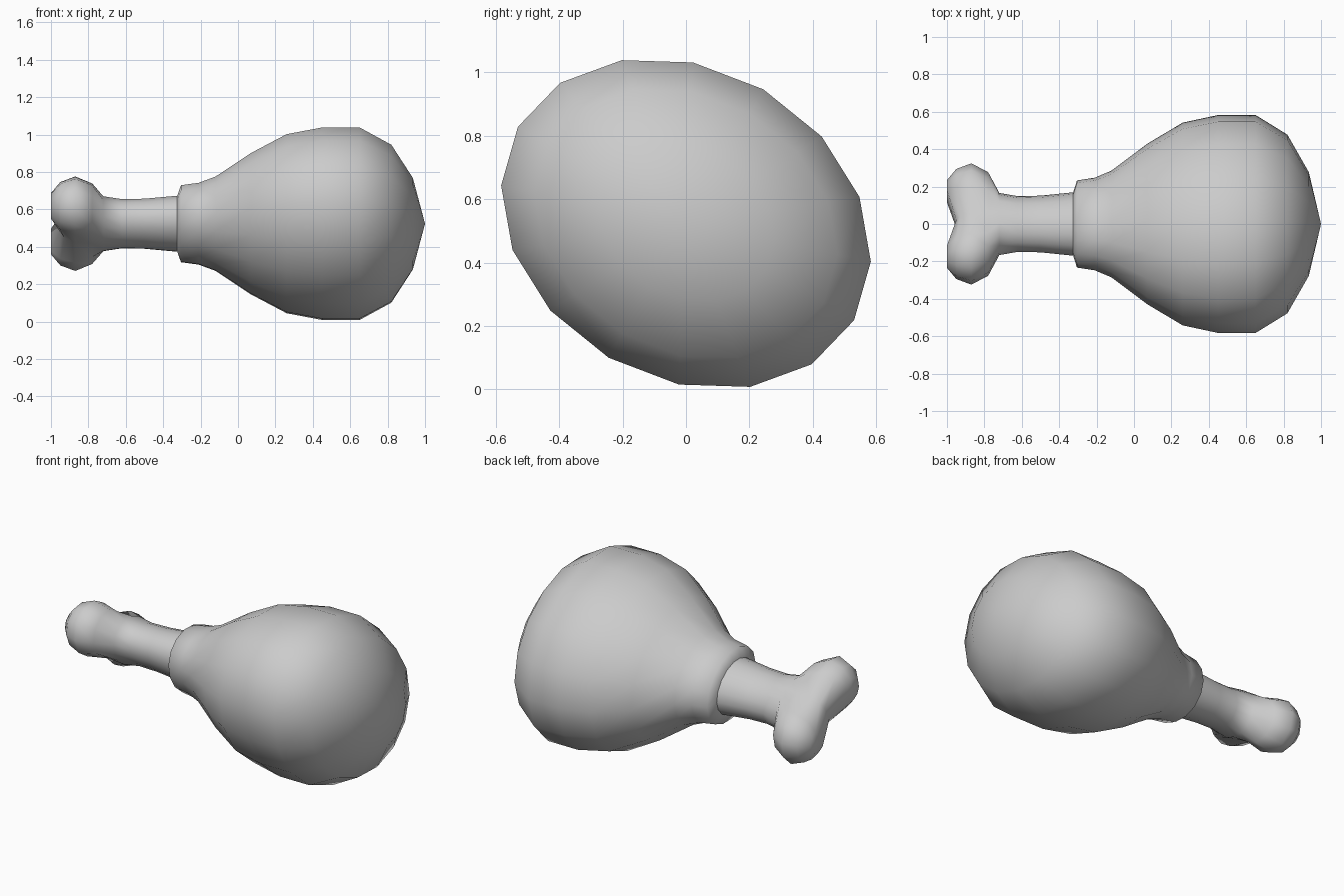
import bpy, bmesh
from math import sin, cos, radians
from mathutils import Vector

cube = bpy.data.objects.get("Cube")
if cube:
    bpy.data.objects.remove(cube)

SIDES = 16
CENTRE_Z = 0.523
LONG = Vector((0, -0.867, 0.499))    # long axis of the tilted oval section
SHORT = Vector((0, 0.499, 0.867))    # short axis

grey = bpy.data.materials.new("plain grey")
grey.use_nodes = True
grey.diffuse_color = (0.6, 0.6, 0.6, 1)
grey.node_tree.nodes["Principled BSDF"].inputs["Base Color"].default_value = (0.6, 0.6, 0.6, 1)


def place(x, p, q):
    return Vector((x, 0, CENTRE_Z)) + LONG * p + SHORT * q


def oval(x, s):
    """Tilted oval ring of relative size s."""
    turns = [radians(360 / SIDES * k) for k in range(SIDES)]
    return [place(x, 0.611 * s * cos(t), 0.488 * s * sin(t)) for t in turns]


def peanut(x, c, r, waist, dip=0.0):
    """Two round lobes at +-c with a waist between them."""
    pts = []
    for k in range(SIDES):
        side = -1 if 4 < k < 12 else 1
        if k in (4, 12):
            pts.append(place(x + dip, 0, waist if k == 4 else -waist))
            continue
        j = k - 8 if side < 0 else (k if k < 8 else k - SIDES)
        a = radians(35 * j)
        pts.append(place(x, side * (c + r * cos(a)), side * r * sin(a)))
    return pts


def loft(name, rings, tip=None, notch_cap=False):
    bm = bmesh.new()
    loops = [[bm.verts.new(p) for p in ring] for ring in rings]
    for a, b in zip(loops, loops[1:]):
        for i in range(SIDES):
            j = (i + 1) % SIDES
            bm.faces.new((a[i], a[j], b[j], b[i]))
    end = loops[-1]
    if tip:
        v = bm.verts.new(tip)
        for i in range(SIDES):
            bm.faces.new((end[i], end[(i + 1) % SIDES], v))
    if notch_cap:
        # strips across the two lobes, leaving the notch between them
        for k in range(SIDES // 2):
            quad = [end[k], end[k + 1], end[-k - 1], end[-k]]
            bm.faces.new(list(dict.fromkeys(quad)))
    bmesh.ops.recalc_face_normals(bm, faces=bm.faces)
    mesh = bpy.data.meshes.new(name)
    bm.to_mesh(mesh)
    bm.free()
    mesh.shade_smooth()
    mesh.materials.append(grey)
    obj = bpy.data.objects.new(name, mesh)
    bpy.context.collection.objects.link(obj)
    return obj


# Meat: stepped rim, narrow neck, full rounded end
meat = [(-0.325, 0.29), (-0.305, 0.4), (-0.21, 0.425), (-0.12, 0.49), (0.07, 0.735),
        (0.26, 0.93), (0.45, 1), (0.65, 1), (0.82, 0.82), (0.935, 0.475)]
loft("meat", [oval(x, s) for x, s in meat], tip=place(1.0, 0, 0))

# Bone: slim shaft flaring into a two-lobed knuckle
shaft = [(-0.3, 0.29), (-0.33, 0.29), (-0.5, 0.26), (-0.62, 0.255), (-0.72, 0.285)]
knuckle = [peanut(-0.78, 0.165, 0.135, 0.125),
           peanut(-0.87, 0.19, 0.16, 0.115),
           peanut(-0.95, 0.19, 0.13, 0.085, 0.02),
           peanut(-1.0, 0.19, 0.07, 0.045, 0.05)]
loft("bone", [oval(x, s) for x, s in shaft] + knuckle, notch_cap=True)
